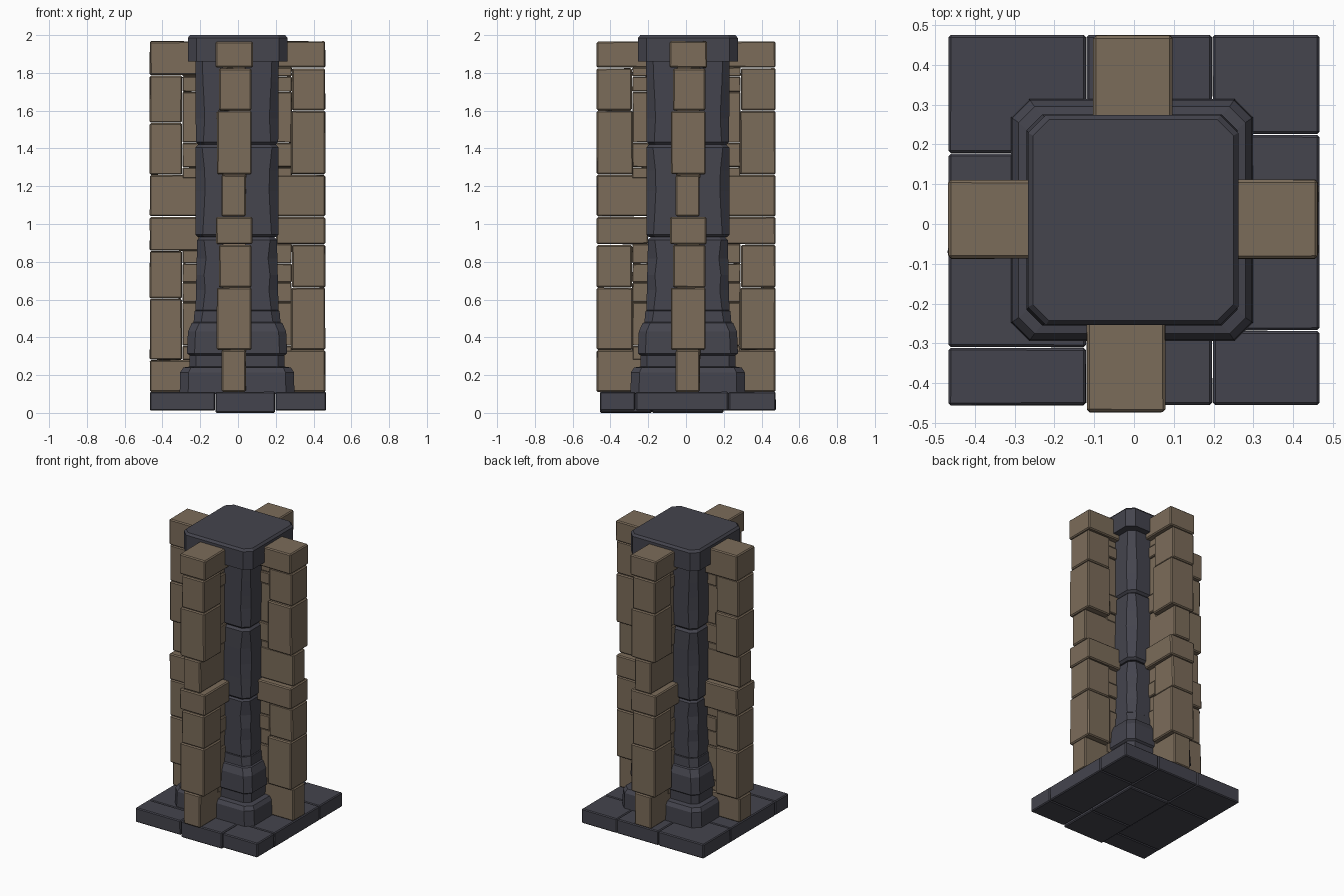
import bpy, bmesh, math, random
from mathutils import Matrix, Vector

if "Cube" in bpy.data.objects:
    bpy.data.objects.remove(bpy.data.objects["Cube"])

random.seed(4)


def material(name, rgb):
    m = bpy.data.materials.new(name)
    m.diffuse_color = (*rgb, 1)
    m.use_nodes = True
    m.node_tree.nodes["Principled BSDF"].inputs["Base Color"].default_value = m.diffuse_color
    return m


SLATE = material("dark slate stone", (0.058, 0.058, 0.075))
TAN = material("tan brick", (0.20, 0.15, 0.102))


def finish(bm, name, mat, matrix=Matrix()):
    bmesh.ops.recalc_face_normals(bm, faces=bm.faces)
    me = bpy.data.meshes.new(name)
    bm.to_mesh(me)
    bm.free()
    me.materials.append(mat)
    ob = bpy.data.objects.new(name, me)
    ob.matrix_world = matrix
    bpy.context.collection.objects.link(ob)
    return ob


def add_block(bm, lo, hi, bevel=0.007, jitter=0.002):
    """Worn stone block: slightly skewed box with chamfered edges."""
    lo, hi = Vector(lo), Vector(hi)
    size, mid = hi - lo, (lo + hi) / 2
    verts = bmesh.ops.create_cube(bm, size=1)["verts"]
    for v in verts:
        v.co = Vector(mid[i] + v.co[i] * size[i] - math.copysign(random.uniform(0, jitter), v.co[i])
                      for i in range(3))
    edges = list({e for v in verts for e in v.link_edges})
    bmesh.ops.bevel(bm, geom=edges, offset=bevel, segments=1, affect='EDGES', profile=0.5)


def add_loft(bm, rings, cx=-0.005, cy=0.01, jitter=0.0):
    """Loft of square rings with cut corners: (z, half width, corner cut)."""
    loops = []
    for z, h, c in rings:
        k = c + random.uniform(-jitter, jitter)
        pts = [(h, -h + k), (h, h - k), (h - k, h), (-h + k, h),
               (-h, h - k), (-h, -h + k), (-h + k, -h), (h - k, -h)]
        loops.append([bm.verts.new((cx + x, cy + y, z)) for x, y in pts])
    for a, b in zip(loops, loops[1:]):
        for i in range(8):
            j = (i + 1) % 8
            bm.faces.new((a[i], a[j], b[j], b[i]))
    bm.faces.new(loops[0][::-1])
    bm.faces.new(loops[-1])


# Floor slabs: each column of three with its own joint heights
bm = bmesh.new()
G = 0.0005
for x0, x1, joints in [(-0.467, -0.12, (-0.456, -0.31, 0.178, 0.476)),
                       (-0.12, 0.197, (-0.456, -0.18, 0.20, 0.476)),
                       (0.197, 0.467, (-0.456, -0.268, 0.225, 0.476))]:
    for y0, y1 in zip(joints, joints[1:]):
        bottom = 0.0 if x0 == -0.12 and y0 < 0.1 else 0.012
        add_block(bm, (x0 + G, y0 + G, bottom), (x1 - G, y1 - G, 0.112), 0.006, 0.001)
finish(bm, "floor_slabs", SLATE)

# Stepped pillar base
bm = bmesh.new()
add_loft(bm, [(0.10, 0.304, 0.045), (0.215, 0.301, 0.045), (0.24, 0.285, 0.04),
              (0.245, 0.252, 0.035), (0.305, 0.252, 0.035), (0.315, 0.265, 0.04),
              (0.43, 0.26, 0.04), (0.475, 0.24, 0.04), (0.48, 0.23, 0.04),
              (0.54, 0.225, 0.045), (0.545, 0.2, 0.045)])
finish(bm, "pillar_base", SLATE)

# Shaft drums separated by grooves
bm = bmesh.new()
for z0, z1, h0, h1 in [(0.53, 0.93, 0.22, 0.211), (0.93, 1.42, 0.22, 0.219),
                       (1.42, 1.88, 0.218, 0.221)]:
    d = z1 - z0
    rings = [(z0, h0 - 0.014, 0.035), (z0 + 0.014, h0, 0.04)]
    rings += [(z0 + d * t, h0 + (h1 - h0) * t, 0.045) for t in (0.3, 0.5, 0.72)]
    rings += [(z1 - 0.014, h1, 0.04), (z1, h1 - 0.014, 0.035)]
    add_loft(bm, rings, jitter=0.006)
finish(bm, "pillar_shaft", SLATE)

# Capital block
bm = bmesh.new()
add_loft(bm, [(1.86, 0.264, 0.045), (1.985, 0.264, 0.045), (2.0, 0.252, 0.04)], cx=-0.002)
finish(bm, "pillar_cap", SLATE)

# Brick buttresses. Rows: (z0, z1, inner reach, right side, left side)
ROWS_A = [(0.11, 0.333, 0.20, -0.068, 0.062), (0.333, 0.663, 0.28, -0.093, 0.093),
          (0.663, 0.89, 0.285, -0.082, 0.092), (0.892, 1.038, 0.20, -0.098, 0.098),
          (1.04, 1.26, 0.20, -0.068, 0.062), (1.262, 1.60, 0.28, -0.093, 0.093),
          (1.60, 1.825, 0.285, -0.082, 0.092), (1.827, 1.968, 0.20, -0.1, 0.1)]
ROWS_B = [(0.11, 0.28, 0.20, -0.068, 0.062), (0.28, 0.605, 0.295, -0.093, 0.093),
          (0.605, 0.857, 0.295, -0.082, 0.092), (0.858, 1.038, 0.20, -0.098, 0.098),
          (1.04, 1.26, 0.20, -0.068, 0.062), (1.26, 1.535, 0.295, -0.093, 0.093),
          (1.535, 1.787, 0.295, -0.082, 0.092), (1.788, 1.968, 0.20, -0.1, 0.1)]
INNER = [(0.28, 0.355, 0.585, 0.69, 0.79, 0.895), (1.24, 1.30, 1.43, 1.70, 1.78, 1.83)]

for name, angle, offset, rows, reach in [
        ("front_buttress", -90, (-0.02, 0.0), ROWS_A, 0.474),
        ("right_buttress", 0, (0.0, 0.012), ROWS_A, 0.463),
        ("back_buttress", 90, (-0.003, 0.005), ROWS_A, 0.470),
        ("left_buttress", 180, (0.0, 0.012), ROWS_B, 0.468)]:
    bm = bmesh.new()
    for z0, z1, u0, v0, v1 in rows:
        add_block(bm, (u0, v0, z0), (reach, v1, z1))
    # smaller recessed bricks against the pillar
    for joints in INNER:
        for k, (z0, z1) in enumerate(zip(joints, joints[1:])):
            w = 0.072 if k % 2 else 0.064
            u1 = 0.285 if rows is ROWS_A else 0.295
            add_block(bm, (0.195, -w, z0), (u1, w, z1), 0.005, 0.001)
    m = Matrix.Translation((*offset, 0)) @ Matrix.Rotation(math.radians(angle), 4, 'Z')
    finish(bm, name, TAN, m)
